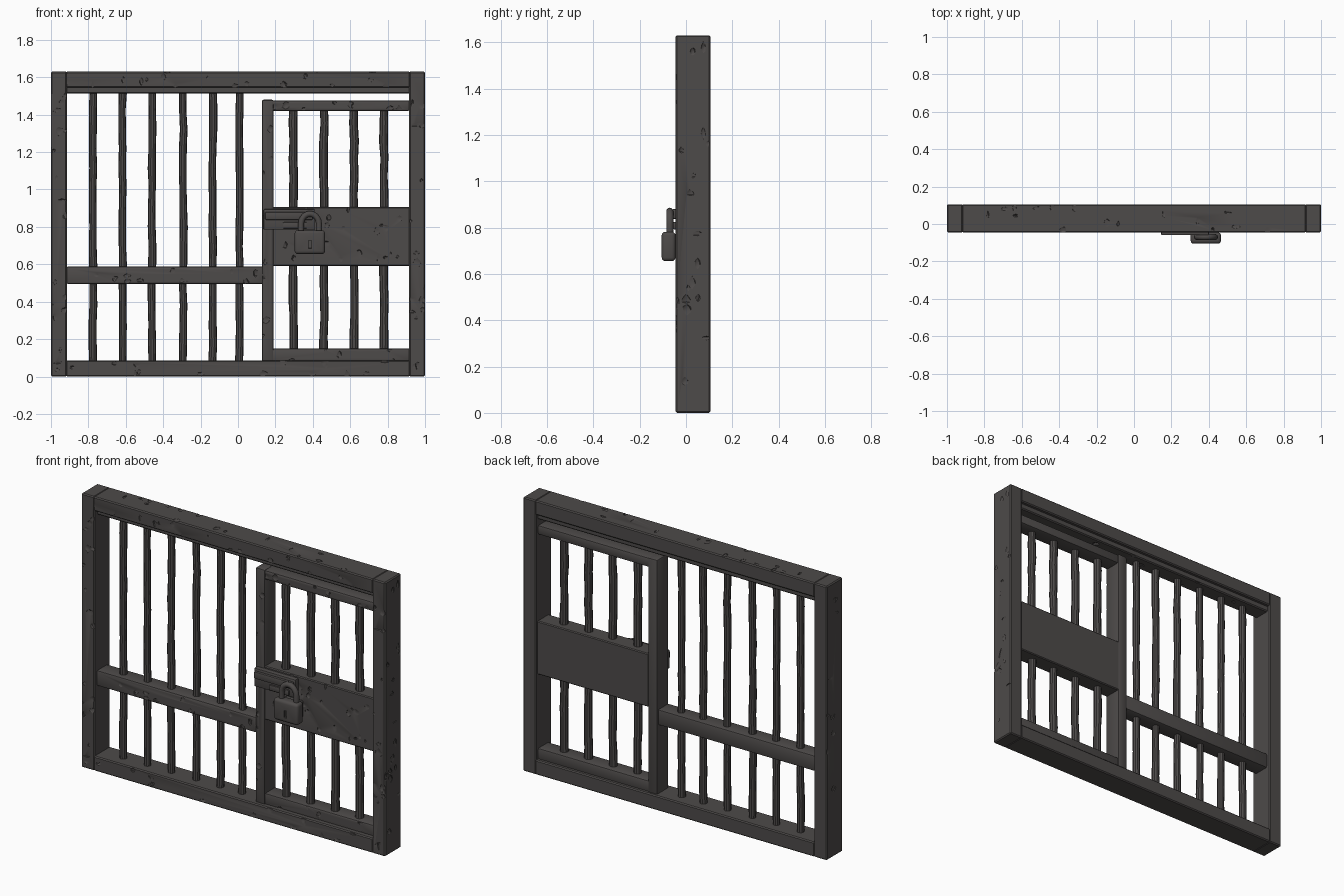
import bpy, bmesh, math, random
from mathutils import Vector

if "Cube" in bpy.data.objects:
    bpy.data.objects.remove(bpy.data.objects["Cube"])

random.seed(7)
iron = bpy.data.materials.new("dark iron")
iron.diffuse_color = (0.075, 0.069, 0.067, 1)
iron.use_nodes = True
iron.node_tree.nodes["Principled BSDF"].inputs["Base Color"].default_value = iron.diffuse_color


def finish(name, bm):
    bmesh.ops.recalc_face_normals(bm, faces=bm.faces)
    me = bpy.data.meshes.new(name)
    bm.to_mesh(me)
    bm.free()
    me.materials.append(iron)
    ob = bpy.data.objects.new(name, me)
    bpy.context.collection.objects.link(ob)
    return ob


def smooth(ob):
    bpy.ops.object.select_all(action='DESELECT')
    ob.select_set(True)
    bpy.context.view_layer.objects.active = ob
    bpy.ops.object.shade_smooth_by_angle(angle=math.radians(35))


def apply_cut(ob, cutter):
    m = ob.modifiers.new("cut", 'BOOLEAN')
    m.operation, m.object, m.solver = 'DIFFERENCE', cutter, 'EXACT'
    m.use_self = True
    bpy.context.view_layer.objects.active = ob
    bpy.ops.object.modifier_apply(modifier="cut")
    bpy.data.objects.remove(cutter)


def chip(ob, lo, hi, count, sides):
    """Carve small shallow worn dents into the chosen faces (axis, sign)."""
    bm = bmesh.new()
    for i in range(count):
        axis, sign = sides[i % len(sides)]
        p = Vector([random.uniform(a, b) for a, b in zip(lo, hi)])
        p[axis] = hi[axis] if sign > 0 else lo[axis]
        size = Vector([random.uniform(0.008, 0.026) for _ in range(3)])
        size[axis] = random.uniform(0.004, 0.009)
        vs = bmesh.ops.create_icosphere(bm, subdivisions=1, radius=1)['verts']
        for v in vs:
            k = random.uniform(0.7, 1.25)
            v.co = p + Vector([v.co[j] * size[j] * k for j in range(3)])
    apply_cut(ob, finish("chip_cutter", bm))


def box(name, lo, hi, bevel=0.006, seg=1, chips=0, sides=((1, -1),)):
    bm = bmesh.new()
    bmesh.ops.create_cube(bm, size=1)
    for v in bm.verts:
        v.co = [lo[j] + (v.co[j] + 0.5) * (hi[j] - lo[j]) for j in range(3)]
    bmesh.ops.bevel(bm, geom=bm.edges[:], offset=bevel, segments=seg,
                    profile=0.5, affect='EDGES')
    ob = finish(name, bm)
    if chips:
        chip(ob, lo, hi, chips, sides)
    smooth(ob)
    return ob


def bar(name, x, z0, z1, r=0.021, y=0.03, n=10, rings=14):
    """Slightly uneven forged round bar."""
    bm = bmesh.new()
    loops = []
    for i in range(rings + 1):
        rr = r * random.uniform(0.9, 1.06)
        dx = random.uniform(-0.003, 0.003)
        z = z0 + (z1 - z0) * i / rings
        loops.append([bm.verts.new((x + dx + rr * math.cos(2 * math.pi * k / n),
                                    y + rr * math.sin(2 * math.pi * k / n), z))
                      for k in range(n)])
    for a, b in zip(loops, loops[1:]):
        for k in range(n):
            bm.faces.new((a[k], a[(k + 1) % n], b[(k + 1) % n], b[k]))
    bm.faces.new(loops[0])
    bm.faces.new(loops[-1])
    smooth(finish(name, bm))


def cylinder_y(name, x, z, r, y0, y1, n=20):
    bm = bmesh.new()
    bmesh.ops.create_cone(bm, cap_ends=True, segments=n, radius1=r, radius2=r, depth=y1 - y0)
    for v in bm.verts:
        v.co = (x + v.co.x, (y0 + y1) / 2 + v.co.z, z + v.co.y)
    return finish(name, bm)


# Outer frame
F, B = -0.045, 0.105
box("frame_left", (-1, F, 0), (-0.915, B, 1.63), chips=26, sides=((1, -1), (1, -1), (0, -1)))
box("frame_right", (0.915, F, 0), (1, B, 1.63), chips=34, sides=((1, -1), (0, 1)))
box("frame_top", (-0.92, F, 1.545), (0.92, B, 1.63), chips=32, sides=((1, -1), (2, 1)))
box("frame_bottom", (-0.92, F, 0), (0.92, B, 0.087), chips=14)
box("frame_top_lip", (-0.92, -0.015, 1.512), (0.92, 0.085, 1.55), chips=8, sides=((2, -1),))

# Fixed left panel
box("middle_rail", (-0.92, -0.02, 0.495), (0.135, 0.08, 0.588), 0.01, 2, chips=12)
for i, x in enumerate((-0.775, -0.617, -0.46, -0.293, -0.135, 0.008)):
    bar("panel_bar_%d" % (i + 1), x, 0.07, 1.53)

# Door
box("door_post", (0.127, -0.02, 0.08), (0.19, 0.09, 1.48), 0.01, 2, chips=10)
box("door_top_rail", (0.15, -0.015, 1.42), (0.92, 0.085, 1.476), 0.01, 2, chips=8)
box("door_bottom_rail", (0.15, -0.015, 0.08), (0.92, 0.085, 0.15), 0.01, 2, chips=5)
box("door_lock_plate", (0.185, -0.018, 0.59), (0.92, 0.088, 0.907), 0.005, chips=22)
for i, x in enumerate((0.295, 0.46, 0.62, 0.78)):
    bar("door_bar_%d" % (i + 1), x, 0.12, 1.45, 0.023)

# Hasp: backing plate, raised strap and staple block
box("hasp_plate", (0.137, -0.046, 0.785), (0.41, -0.01, 0.895), 0.006, 2)
box("hasp_strap", (0.145, -0.06, 0.838), (0.40, -0.04, 0.88), 0.006, 2)
box("hasp_lower_strap", (0.24, -0.055, 0.792), (0.37, -0.04, 0.825), 0.005, 2)

# Padlock body with keyhole cut
body = box("padlock_body", (0.303, -0.105, 0.655), (0.465, -0.045, 0.782), 0.016, 3)
apply_cut(body, cylinder_y("keyhole_cutter", 0.385, 0.727, 0.016, -0.15, -0.092))
apply_cut(body, box("keyhole_slot_cutter", (0.376, -0.15, 0.685), (0.394, -0.092, 0.727), 0.001))
smooth(body)
box("padlock_back", (0.33, -0.05, 0.67), (0.44, -0.01, 0.77))

# Padlock shackle
cu = bpy.data.curves.new("padlock_shackle", 'CURVE')
cu.dimensions, cu.bevel_depth, cu.bevel_resolution = '3D', 0.016, 3
pts = [(0.337, -0.07, 0.76)]
pts += [(0.385 - 0.048 * math.cos(math.pi * k / 10), -0.07,
         0.815 + 0.055 * math.sin(math.pi * k / 10)) for k in range(11)]
pts.append((0.433, -0.07, 0.76))
sp = cu.splines.new('POLY')
sp.points.add(len(pts) - 1)
for p, co in zip(sp.points, pts):
    p.co = (*co, 1)
shackle = bpy.data.objects.new("padlock_shackle", cu)
bpy.context.collection.objects.link(shackle)
cu.materials.append(iron)
